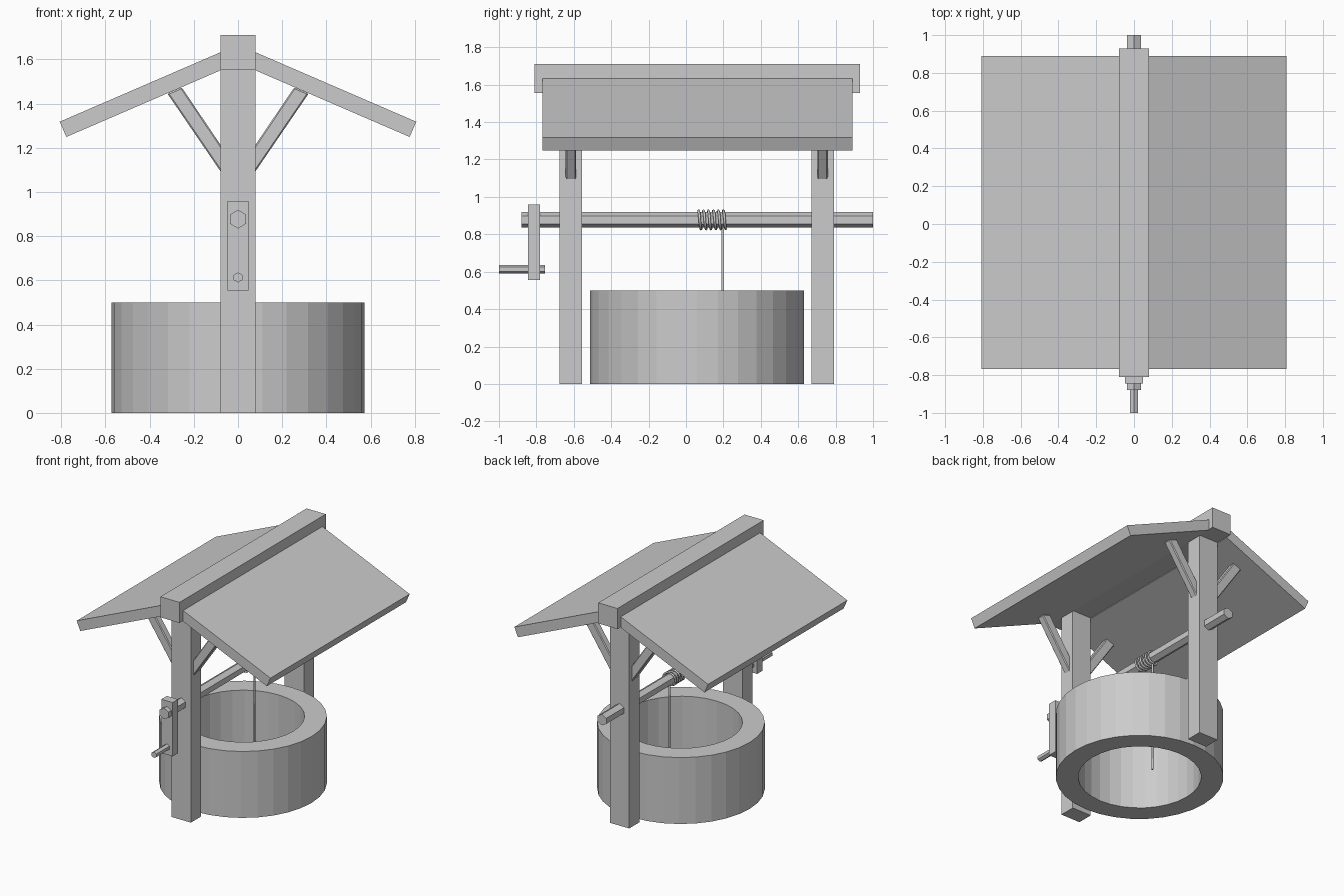
import bpy, bmesh, math
from mathutils import Matrix, Vector

cube = bpy.data.objects.get("Cube")
if cube:
    bpy.data.objects.remove(cube, do_unlink=True)

GREY = (0.6, 0.6, 0.6, 1)
mat = bpy.data.materials.new("plain_grey")
mat.use_nodes = True
mat.diffuse_color = GREY
mat.node_tree.nodes["Principled BSDF"].inputs["Base Color"].default_value = GREY

CY = 0.06          # centre of the well along y
AXLE_Z = 0.877


def add(name, data):
    data.materials.append(mat)
    ob = bpy.data.objects.new(name, data)
    bpy.context.collection.objects.link(ob)
    return ob


def from_bmesh(name, bm):
    bmesh.ops.recalc_face_normals(bm, faces=bm.faces)
    me = bpy.data.meshes.new(name)
    bm.to_mesh(me)
    bm.free()
    return add(name, me)


def extrude_y(name, profile, y0, y1):
    """Extrude an x-z outline from y0 to y1."""
    bm = bmesh.new()
    face = bm.faces.new([bm.verts.new((x, y0, z)) for x, z in profile])
    ext = bmesh.ops.extrude_face_region(bm, geom=[face])["geom"]
    verts = [v for v in ext if isinstance(v, bmesh.types.BMVert)]
    bmesh.ops.translate(bm, verts=verts, vec=(0, y1 - y0, 0))
    return from_bmesh(name, bm)


def box(name, half_x, y0, y1, z0, z1):
    outline = [(-half_x, z0), (half_x, z0), (half_x, z1), (-half_x, z1)]
    return extrude_y(name, outline, y0, y1)


def hex_rod(name, radius, z, y0, y1):
    outline = [(radius * math.sin(k * math.pi / 3), z + radius * math.cos(k * math.pi / 3))
               for k in range(6)]
    return extrude_y(name, outline, y0, y1)


# Open stone ring, swept from a rectangular wall section
bm = bmesh.new()
section = [(0.42, 0), (0.572, 0), (0.572, 0.5), (0.42, 0.5)]
vs = [bm.verts.new((r, 0, z)) for r, z in section]
edges = [bm.edges.new((vs[i], vs[(i + 1) % 4])) for i in range(4)]
bmesh.ops.spin(bm, geom=vs + edges, axis=(0, 0, 1), cent=(0, 0, 0),
               angle=math.tau, steps=32, use_merge=True)
bmesh.ops.remove_doubles(bm, verts=bm.verts, dist=1e-4)
bmesh.ops.translate(bm, verts=bm.verts, vec=(0, CY, 0))
from_bmesh("well_ring", bm)

# Posts with a pair of slanted braces each
for end, y in (("front", -0.615), ("back", 0.73)):
    box(end + "_post", 0.08, y - 0.06, y + 0.06, 0, 1.555)
    for side, s in (("left", 1), ("right", -1)):
        outline = [(s * x, z) for x, z in
                   ((0.07, 1.2), (0.07, 1.08), (0.32, 1.446), (0.255, 1.474))]
        brace = extrude_y(f"{end}_{side}_brace", outline, y - 0.028, y + 0.028)
        bevel = brace.modifiers.new("chamfer", "BEVEL")
        bevel.width = 0.006
        bevel.segments = 1

# Ridge beam and roof slabs
box("ridge_beam", 0.08, -0.81, 0.93, 1.555, 1.71)
for side, s in (("left", 1), ("right", -1)):
    outline = [(s * x, z) for x, z in
               ((0.08, 1.632), (0.807, 1.318), (0.777, 1.249), (0.08, 1.55))]
    extrude_y(side + "_roof", outline, -0.767, 0.89)

# Windlass axle, crank plate and handle
hex_rod("axle", 0.042, AXLE_Z, -0.88, 1.0)
box("crank_plate", 0.047, -0.845, -0.78, 0.555, 0.96)
hex_rod("crank_handle", 0.023, 0.613, -1.0, -0.755)


def rope(name, points):
    cu = bpy.data.curves.new(name, "CURVE")
    cu.dimensions = "3D"
    cu.bevel_depth = 0.007
    cu.bevel_resolution = 1
    cu.use_fill_caps = True
    spline = cu.splines.new("POLY")
    spline.points.add(len(points) - 1)
    for p, co in zip(spline.points, points):
        p.co = (*co, 1)
    return add(name, cu)


# Rope coiled on the axle, with one strand hanging into the well
TURNS, STEPS = 5.5, 16
coil = []
for i in range(int(TURNS * STEPS) + 1):
    a = math.tau * i / STEPS
    coil.append((0.049 * math.sin(a), 0.067 + 0.0265 * i / STEPS,
                 AXLE_Z + 0.049 * math.cos(a)))
rope("rope_coil", coil)
rope("hanging_rope", [(0, 0.195, AXLE_Z - 0.045), (0, 0.195, 0)])
